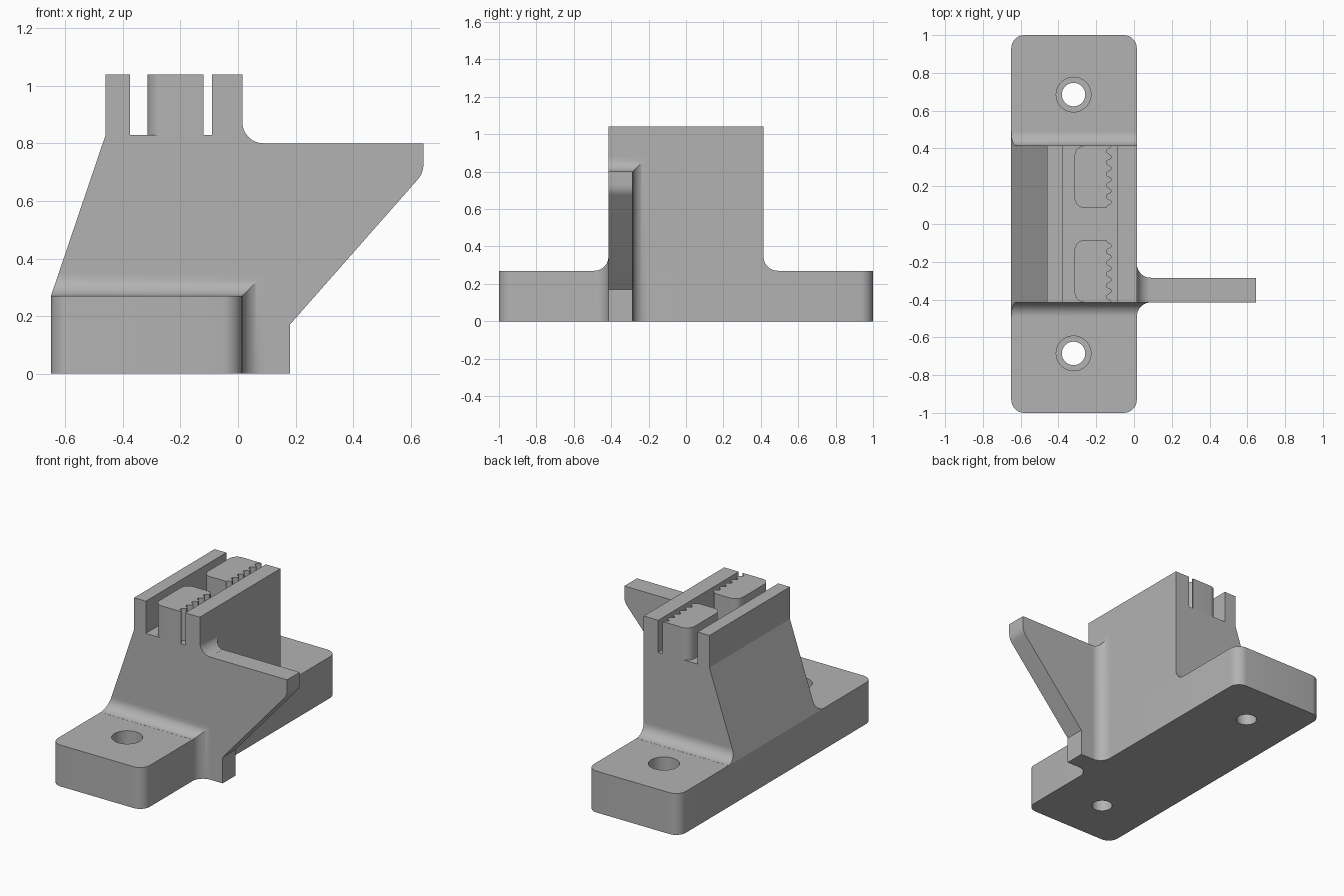
import bpy, bmesh
from math import sin, cos, pi, radians

cube = bpy.data.objects.get("Cube")
if cube:
    bpy.data.objects.remove(cube, do_unlink=True)

grey = bpy.data.materials.new("plain grey")
grey.use_nodes = True
grey.diffuse_color = (0.45, 0.45, 0.45, 1)
grey.node_tree.nodes["Principled BSDF"].inputs["Base Color"].default_value = grey.diffuse_color

# Main dimensions
LEFT, RIGHT = -0.65, 0.015      # base sides
BASE_TOP, FLOOR, TOP = 0.27, 0.83, 1.04
HALF = 0.415                    # half depth of the tower
RIB_BACK, RIB_TOP = -0.285, 0.8
R = 0.075                       # inner fillet radius
SLOPE = (-0.46 - LEFT) / (FLOOR - BASE_TOP)


def loft(name, sections):
    """Skin matching rings of points and cap both ends."""
    bm = bmesh.new()
    rings = [[bm.verts.new(p) for p in s] for s in sections]
    n = len(rings[0])
    for a, b in zip(rings, rings[1:]):
        for i in range(n):
            j = (i + 1) % n
            bm.faces.new((a[i], a[j], b[j], b[i]))
    bm.faces.new(rings[0])
    bm.faces.new(rings[-1])
    bmesh.ops.recalc_face_normals(bm, faces=bm.faces)
    mesh = bpy.data.meshes.new(name)
    bm.to_mesh(mesh)
    bm.free()
    mesh.materials.append(grey)
    obj = bpy.data.objects.new(name, mesh)
    bpy.context.collection.objects.link(obj)
    return obj


def activate(obj):
    bpy.ops.object.select_all(action='DESELECT')
    obj.select_set(True)
    bpy.context.view_layer.objects.active = obj


def smooth(obj):
    activate(obj)
    bpy.ops.object.shade_smooth_by_angle(angle=radians(30))


def arc(cx, cy, r, start, end, steps=8):
    return [(cx + r * cos(radians(start + (end - start) * i / steps)),
             cy + r * sin(radians(start + (end - start) * i / steps)))
            for i in range(steps + 1)]


def upright(name, outline, z0, z1):
    return loft(name, [[(x, y, z) for x, y in outline] for z in (z0, z1)])


def across(name, outline, y0, y1):
    return loft(name, [[(x, y, z) for x, z in outline] for y in (y0, y1)])


def fillet_steps(steps=10):
    """Distance from the wall and fillet height at each step."""
    for i in range(steps + 1):
        t = pi / 2 * i / steps
        yield R * (1 - cos(t)), max(R * (1 - sin(t)), 0.0005)


# Base plate with rounded corners
c = 0.07
outline = (arc(RIGHT - c, 1 - c, c, 0, 90) + arc(LEFT + c, 1 - c, c, 90, 180)
           + arc(LEFT + c, c - 1, c, 180, 270) + arc(RIGHT - c, c - 1, c, 270, 360))
base = upright("base_plate", outline, 0, BASE_TOP)

# Counterbored screw holes
for y in (-0.685, 0.685):
    cutter = loft("hole_cutter", [
        [(px, py, z) for px, py in arc(-0.32, y, r, 0, 352.5, 47)]
        for r, z in ((0.062, -0.1), (0.062, 0.13), (0.092, 0.13), (0.092, 0.4))])
    cutter.hide_render = True
    activate(base)
    mod = base.modifiers.new("hole", 'BOOLEAN')
    mod.operation, mod.solver, mod.object = 'DIFFERENCE', 'EXACT', cutter
    bpy.ops.object.modifier_apply(modifier=mod.name)
    bpy.data.objects.remove(cutter, do_unlink=True)
smooth(base)

# Tower with a channel between two thin walls
across("tower", [(LEFT, BASE_TOP), (-0.46, FLOOR), (-0.46, TOP), (-0.375, TOP),
                 (-0.375, FLOOR), (-0.09, FLOOR), (-0.09, TOP), (RIGHT, TOP),
                 (RIGHT, BASE_TOP)], -HALF, HALF)

# Side rib with a slanted underside and a rounded tip
rib = across("side_rib", [(RIGHT, 0), (0.18, 0), (0.18, 0.17), (0.625, 0.675),
                          (0.636, 0.69), (0.643, 0.71), (0.645, 0.73),
                          (0.645, RIB_TOP), (RIGHT, RIB_TOP)], -HALF, RIB_BACK)
smooth(rib)

# Fillets: front one wraps the base side, back one runs along the top only
front, back, side = [], [], []
for d, f in fillet_steps():
    ledge = [(LEFT, BASE_TOP), (LEFT + SLOPE * f, BASE_TOP + f)]
    wrap = ledge + [(RIGHT + f, BASE_TOP + f), (RIGHT + f, 0), (RIGHT, 0), (RIGHT, BASE_TOP)]
    plain = ledge + [(RIGHT, BASE_TOP + f), (RIGHT, BASE_TOP)]
    front.append([(x, -HALF - d, z) for x, z in wrap])
    back.append([(x, HALF + d, z) for x, z in plain])
    side.append([(RIGHT + d, y, z) for y, z in (
        (-HALF, RIB_TOP), (-HALF, RIB_TOP + f), (RIB_BACK + f, RIB_TOP + f),
        (RIB_BACK + f, 0), (RIB_BACK, 0), (RIB_BACK, RIB_TOP))])
for name, sections in (("front_fillet", front), ("back_fillet", back), ("rib_fillet", side)):
    smooth(loft(name, sections))

# Toothed clamp blocks standing in the channel
near, r = 0.085, 0.055
teeth = []
steps = 66
for i in range(steps + 1):
    y = near + (HALF - near) * i / steps
    wave = max(-1, min(1, 1.5 * cos(2 * pi * (y - near) / 0.06)))
    teeth.append((-0.1325 - 0.0125 * wave, y))
outline = (teeth + arc(-0.315 + r, HALF - r, r, 90, 180)
           + arc(-0.315 + r, near + r, r, 180, 270))
for name, s in (("back_clamp_block", 1), ("front_clamp_block", -1)):
    smooth(upright(name, [(x, s * y) for x, y in outline], FLOOR, TOP))
